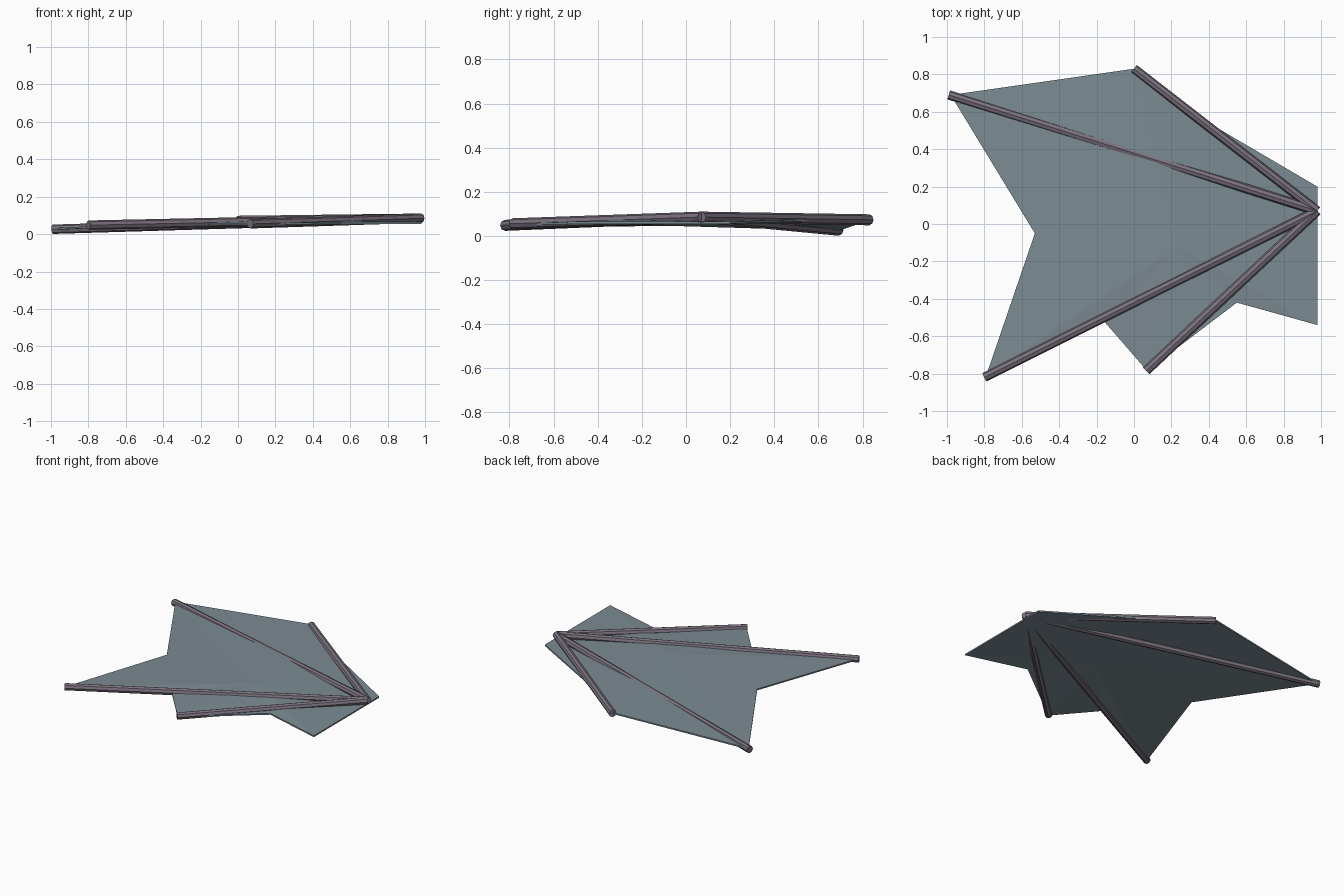
import bpy, bmesh
from mathutils import Vector

if "Cube" in bpy.data.objects:
    bpy.data.objects.remove(bpy.data.objects["Cube"])


def material(name, rgb):
    m = bpy.data.materials.new(name)
    m.diffuse_color = (*rgb, 1)
    m.use_nodes = True
    m.node_tree.nodes["Principled BSDF"].inputs["Base Color"].default_value = m.diffuse_color
    return m


skin = material("membrane_grey", (0.20, 0.26, 0.29))
bone = material("bone_mauve", (0.20, 0.17, 0.21))

# Membrane: a thin fan of triangles around a slightly raised centre
centre = (0.23, -0.12, 0.075)
outline = [
    (-0.98, 0.69, 0.028), (-0.53, -0.05, 0.05), (-0.79, -0.81, 0.045),
    (-0.16, -0.52, 0.055), (0.07, -0.785, 0.053), (0.55, -0.42, 0.06),
    (0.98, -0.54, 0.06), (0.98, 0.20, 0.06), (0.46, 0.505, 0.07),
    (0.0, 0.83, 0.075),
]
bm = bmesh.new()
hub_vert = bm.verts.new(centre)
rim = [bm.verts.new(p) for p in outline]
for i, v in enumerate(rim):
    bm.faces.new((hub_vert, v, rim[(i + 1) % len(rim)]))
mesh = bpy.data.meshes.new("wing_membrane")
bm.to_mesh(mesh)
bm.free()
membrane = bpy.data.objects.new("wing_membrane", mesh)
bpy.context.collection.objects.link(membrane)
mesh.materials.append(skin)
solid = membrane.modifiers.new("thickness", "SOLIDIFY")
solid.thickness = 0.01
solid.offset = 0

# Finger bones: straight rods spreading from the wing joint
joint = Vector((0.98, 0.07, 0.085))
tips = [(-0.99, 0.69, 0.026), (0.0, 0.83, 0.073),
        (0.065, -0.785, 0.055), (-0.80, -0.82, 0.048)]
for i, tip in enumerate(tips):
    d = Vector(tip) - joint
    bpy.ops.mesh.primitive_cylinder_add(
        vertices=8, radius=0.025, depth=d.length, location=joint + d / 2,
        rotation=d.to_track_quat('Z', 'Y').to_euler())
    rod = bpy.context.object
    rod.name = f"finger_bone_{i + 1}"
    rod.data.materials.append(bone)
